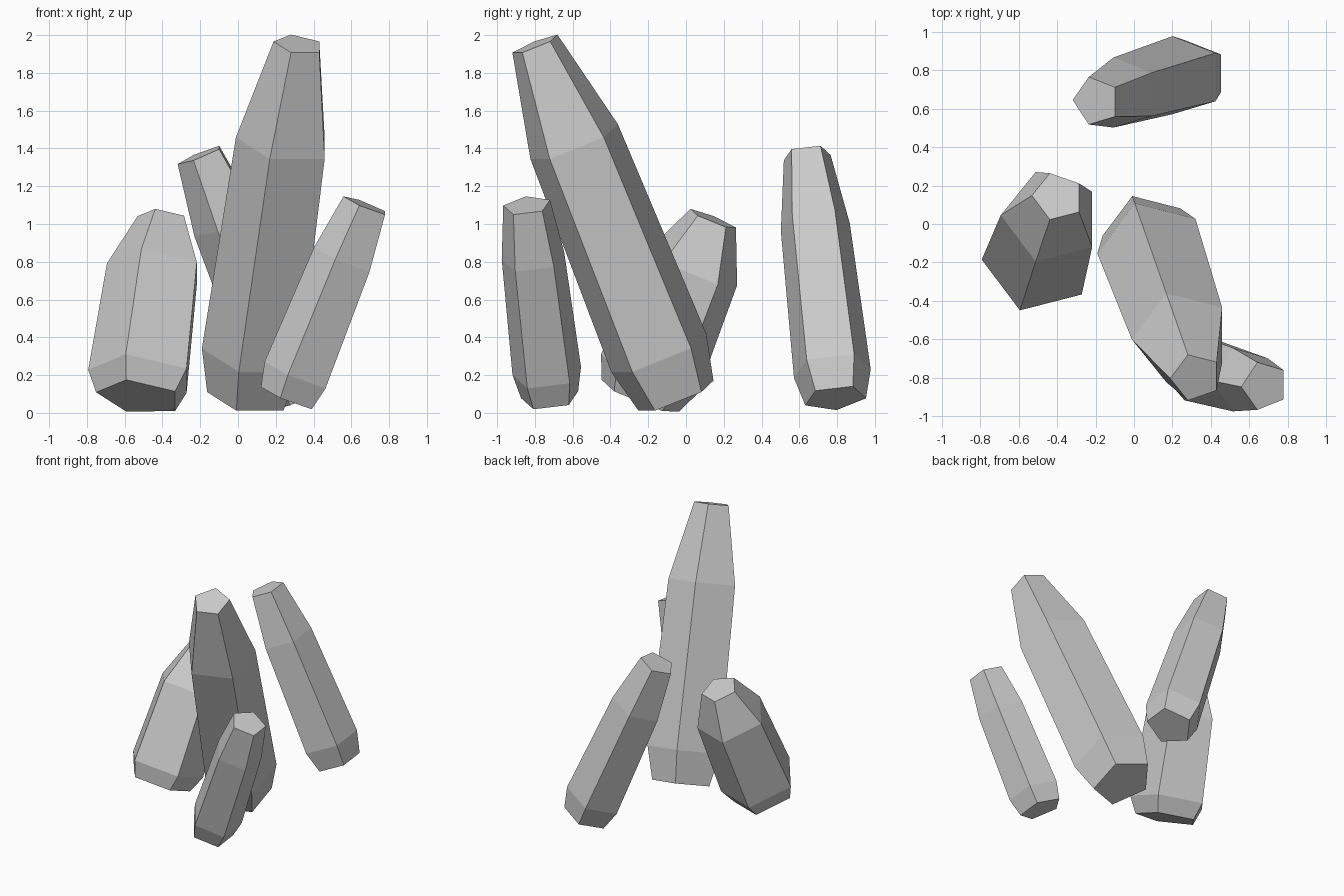
import bpy, math
from mathutils import Vector

if "Cube" in bpy.data.objects:
    bpy.data.objects.remove(bpy.data.objects["Cube"])

RING_STEPS = (0.0, 0.12, 0.72, 1.0)   # ring positions along each axis


def crystal(name, base, tip, radii, sides=5):
    """Tilted prism with bevelled foot and tapering tip."""
    base, tip = Vector(base), Vector(tip)
    axis = (tip - base).normalized()
    # first corner of every ring points towards -x
    u = Vector((-1, 0, 0))
    u = (u - axis * u.dot(axis)).normalized()
    v = axis.cross(u)
    verts = []
    for t, r in zip(RING_STEPS, radii):
        centre = base.lerp(tip, t)
        for i in range(sides):
            a = 2 * math.pi * i / sides
            verts.append(centre + r * (math.cos(a) * u + math.sin(a) * v))
    last = (len(radii) - 1) * sides
    faces = [list(reversed(range(sides))), list(range(last, last + sides))]
    for k in range(len(radii) - 1):
        for i in range(sides):
            j = (i + 1) % sides
            a, b = k * sides, (k + 1) * sides
            faces.append([a + i, a + j, b + j, b + i])
    mesh = bpy.data.meshes.new(name)
    mesh.from_pydata(verts, [], faces)
    mesh.update()
    obj = bpy.data.objects.new(name, mesh)
    bpy.context.collection.objects.link(obj)
    return obj


# tall centre crystal leaning forwards
crystal("tall_crystal", (0.06, -0.05, 0.083), (0.322, -0.798, 1.95),
        (0.225, 0.285, 0.262, 0.135))
# back crystal leaning left
crystal("back_crystal", (0.325, 0.79, 0.078), (-0.198, 0.64, 1.366),
        (0.17, 0.215, 0.193, 0.131))
# stout left crystal leaning backwards
crystal("left_crystal", (-0.52, -0.245, 0.083), (-0.396, 0.142, 1.026),
        (0.233, 0.29, 0.265, 0.137))
# short front crystal leaning right
crystal("front_crystal", (0.27, -0.72, 0.078), (0.68, -0.842, 1.098),
        (0.16, 0.192, 0.175, 0.131))
